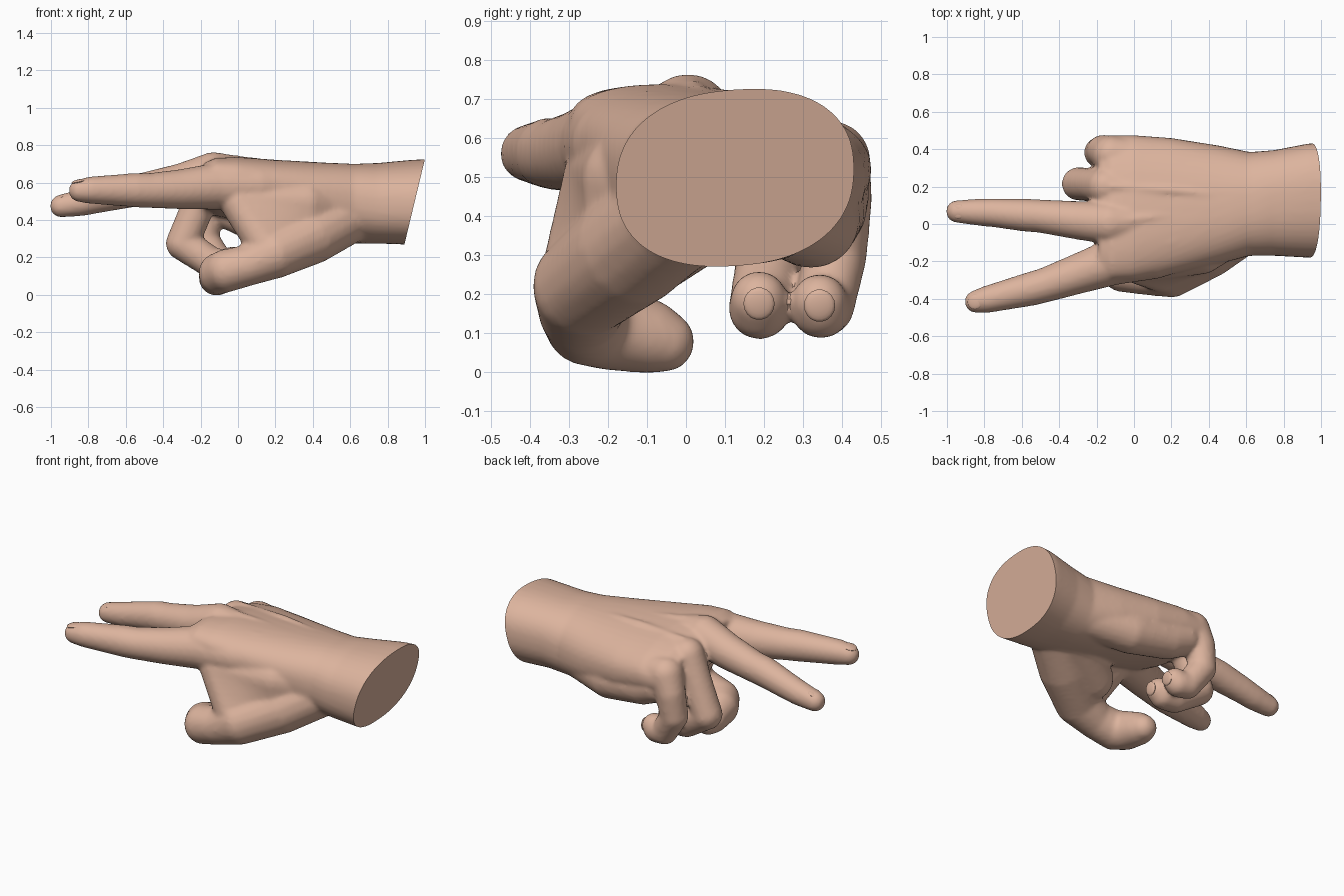
import bpy, bmesh, math
from mathutils import Vector, Matrix

if "Cube" in bpy.data.objects:
    bpy.data.objects.remove(bpy.data.objects["Cube"])

skin = bpy.data.materials.new("skin")
skin.diffuse_color = (0.72, 0.455, 0.34, 1)
skin.use_nodes = True
skin.node_tree.nodes["Principled BSDF"].inputs["Base Color"].default_value = skin.diffuse_color
verts, faces = [], []

# unit ball used as the building block of all limbs
tmp = bmesh.new()
bmesh.ops.create_uvsphere(tmp, u_segments=18, v_segments=10, radius=1)
ball_v = [v.co.copy() for v in tmp.verts]
ball_f = [[v.index for v in f.verts] for f in tmp.faces]
tmp.free()


def limb(*pts):
    """Chain of balls through (x, y, z, radius) points."""
    for a, b in zip(pts, pts[1:]):
        a, b = Vector(a), Vector(b)
        n = max(2, math.ceil((b - a).xyz.length / (0.25 * min(a.w, b.w))))
        for i in range(n + 1):
            p = a.lerp(b, i / n)
            base = len(verts)
            verts.extend([p.xyz + v * p.w for v in ball_v])
            faces.extend([[base + k for k in f] for f in ball_f])


def loft(sections, power, n=40):
    """Rounded box rings along x: (x, y low, y high, z low, z high, droop)."""
    base = len(verts)
    for x, y0, y1, z0, z1, droop in sections:
        for i in range(n):
            t = 2 * math.pi * i / n
            c, s = math.cos(t), math.sin(t)
            u = math.copysign(abs(c) ** (2 / power), c)
            v = math.copysign(abs(s) ** (2 / power), s)
            verts.append(Vector((x, (y0 + y1) / 2 + u * (y1 - y0) / 2,
                                 (z0 + z1) / 2 + v * (z1 - z0) / 2 - droop * u)))
    for r in range(len(sections) - 1):
        a = base + r * n
        for i in range(n):
            j = (i + 1) % n
            faces.append([a + i, a + n + i, a + n + j, a + j])
    faces.append([base + i for i in range(n)])
    faces.append([len(verts) - 1 - i for i in range(n)])


# wrist and palm
loft([(1.12, -.18, .44, .265, .73, -.02), (.93, -.18, .43, .27, .72, -.02),
      (.75, -.17, .395, .275, .705, -.01), (.62, -.17, .385, .275, .70, .01),
      (.45, -.215, .42, .29, .705, .025), (.2, -.27, .46, .35, .715, .04),
      (0, -.30, .475, .41, .725, .05), (-.12, -.30, .475, .44, .715, .06),
      (-.19, -.25, .44, .47, .68, .06)], 2.35)
# index and middle fingers
limb((.3, -.13, .58, .105), (.1, -.175, .58, .122), (-.12, -.205, .58, .125),
     (-.3, -.267, .565, .108), (-.47, -.325, .558, .094), (-.55, -.347, .56, .092),
     (-.7, -.383, .56, .08), (-.78, -.402, .56, .074), (-.845, -.415, .557, .061))
limb((.2, .02, .60, .1), (-.13, .005, .648, .116), (-.3, .02, .60, .104),
     (-.5, .042, .565, .09), (-.58, .047, .555, .089), (-.75, .06, .515, .078),
     (-.83, .063, .495, .073), (-.945, .067, .475, .061))
# curled ring and little fingers
limb((.2, .2, .58, .09), (-.15, .2, .605, .1), (-.22, .21, .46, .09),
     (-.297, .215, .275, .09), (-.14, .192, .17, .083), (-.06, .188, .163, .08),
     (-.03, .187, .185, .074))
limb((.2, .34, .53, .09), (-.12, .37, .54, .104), (-.165, .39, .44, .088),
     (-.185, .382, .30, .083), (-.1, .355, .17, .078), (-.04, .345, .163, .078),
     (-.02, .342, .18, .072))
# thumb, bending across under the palm
limb((.6, 0, .43, .15), (.4, -.14, .315, .15), (.2, -.262, .22, .132),
     (.06, -.27, .16, .11), (-.06, -.25, .13, .115), (-.1, -.19, .115, .112),
     (-.115, -.1, .092, .096), (-.115, -.055, .078, .078))
# thumb ball, web to the index finger, and heel of the palm
limb((.5, .02, .40, .13), (.22, -.12, .31, .13))
for k in range(9):
    t = k / 8
    limb((.55, -.02, .41 + .06 * t, .13), (.36, -.135 - .01 * t, .33 + .16 * t, .125),
         (.16 - .15 * t, -.268 + .055 * t, .25 + .24 * t, .105))
limb((.6, .24, .42, .12), (.3, .32, .39, .125), (.05, .35, .42, .115), (-.05, .37, .45, .1))
# tendons on the back of the hand
for y, z in ((-.2, .69), (.01, .735), (.2, .685)):
    limb((.5, .1 + y * .25, .675, .02), (.2, .04 + y * .7, .698, .022), (-.12, y, z, .026))

mesh = bpy.data.meshes.new("hand_parts")
mesh.from_pydata(verts, [], faces)
hand = bpy.data.objects.new("hand", mesh)
bpy.context.collection.objects.link(hand)

# fuse everything into one smooth skin
rem = hand.modifiers.new("fuse", 'REMESH')
rem.mode, rem.voxel_size = 'VOXEL', 0.012
smo = hand.modifiers.new("soften", 'SMOOTH')
smo.factor, smo.iterations = 0.5, 8
fused = bpy.data.meshes.new_from_object(hand.evaluated_get(bpy.context.evaluated_depsgraph_get()))
hand.modifiers.clear()

# slanted flat cut at the wrist
bm = bmesh.new()
bm.from_mesh(fused)
cut = bmesh.ops.bisect_plane(bm, geom=bm.verts[:] + bm.edges[:] + bm.faces[:], dist=1e-5,
                             plane_co=(.945, 0, .5), plane_no=(1, 0, -.24), clear_outer=True)
rim = [e for e in cut["geom_cut"] if isinstance(e, bmesh.types.BMEdge)]
bmesh.ops.contextual_create(bm, geom=rim)
bm.to_mesh(fused)
bm.free()
hand.data = fused


def nail(name, pos, along, up, length=.042, width=.04):
    """Thin domed plate lying on a fingertip."""
    a, u = Vector(along).normalized(), Vector(up).normalized()
    s = a.cross(u).normalized()
    u = s.cross(a)
    m = Matrix((a * length, s * width, u * .012)).transposed().to_4x4()
    m.translation = Vector(pos)
    me = bpy.data.meshes.new(name)
    me.from_pydata([m @ v for v in ball_v], [], ball_f)
    ob = bpy.data.objects.new(name, me)
    bpy.context.collection.objects.link(ob)
    return ob


parts = [hand,
         nail("index_nail", (-.85, -.417, .606), (-1, -.2, -.22), (-.1, 0, 1)),
         nail("middle_nail", (-.94, .067, .524), (-1, 0, -.35), (-.2, 0, 1)),
         nail("ring_nail", (.033, .187, .175), (.15, 0, 1), (1, 0, -.15)),
         nail("little_nail", (.042, .342, .17), (.15, 0, 1), (1, 0, -.15)),
         nail("thumb_nail", (-.18, -.06, .075), (.25, 1, -.2), (-1, 0, -.1), .05, .042)]
for ob in parts:
    ob.data.materials.clear()
    ob.data.materials.append(skin)
    bpy.ops.object.select_all(action='DESELECT')
    ob.select_set(True)
    bpy.context.view_layer.objects.active = ob
    bpy.ops.object.shade_smooth_by_angle(angle=math.radians(40))
